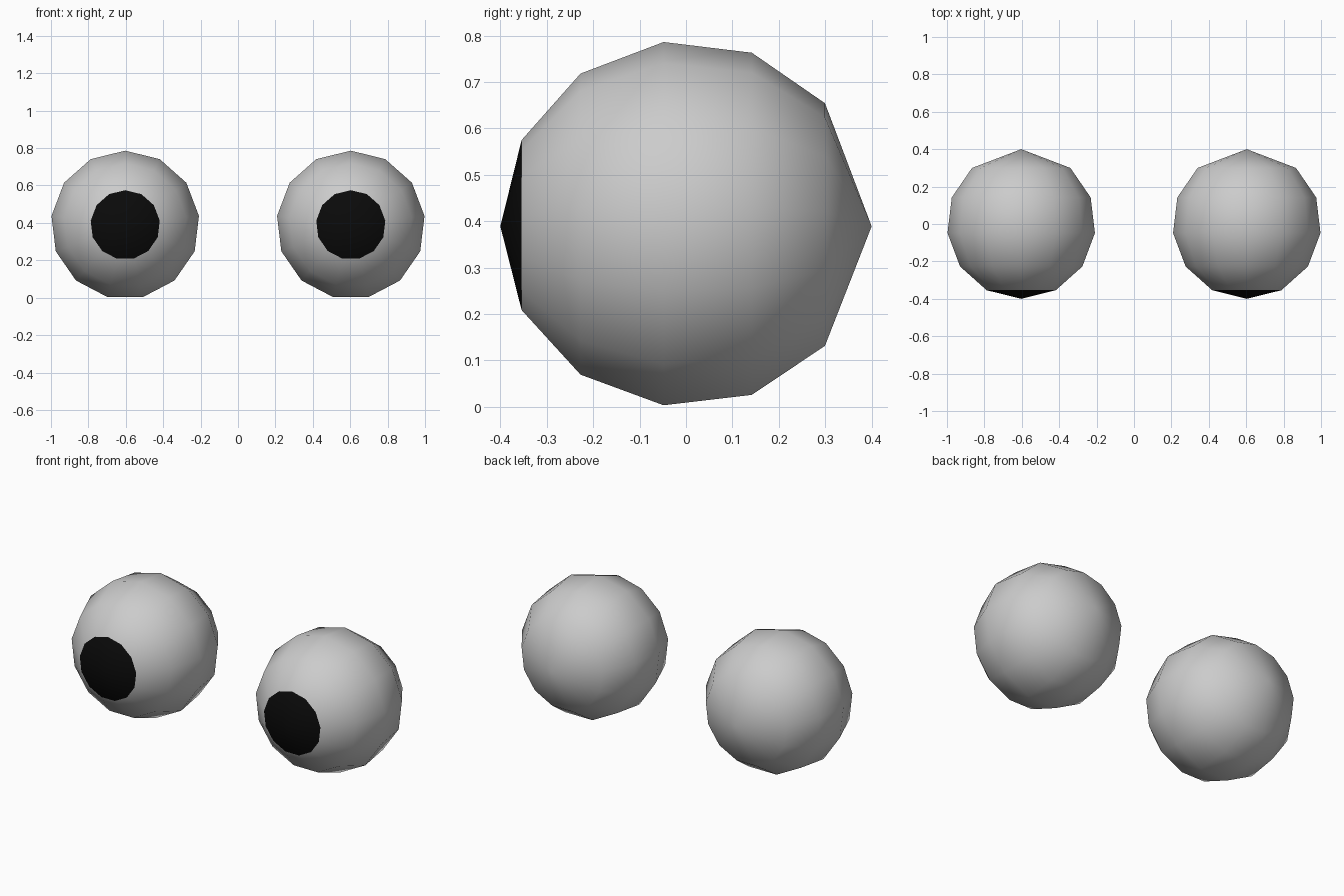
import bpy, bmesh
from math import sin, cos, tau

if "Cube" in bpy.data.objects:
    bpy.data.objects.remove(bpy.data.objects["Cube"])

R, N = 0.4, 13            # radius and number of sides
CX, CZ = 0.603, 0.389     # ball centre

pupil_mat = bpy.data.materials.new("pupil_black")
pupil_mat.diffuse_color = (0.003, 0.003, 0.003, 1)
pupil_mat.use_nodes = True
pupil_mat.node_tree.nodes["Principled BSDF"].inputs["Base Color"].default_value = pupil_mat.diffuse_color
white_mat = bpy.data.materials.new("ball_grey")
white_mat.diffuse_color = (0.8, 0.8, 0.8, 1)
white_mat.use_nodes = True
white_mat.node_tree.nodes["Principled BSDF"].inputs["Base Color"].default_value = white_mat.diffuse_color


def make_ball(name, cx):
    """Faceted ball with its poles on the y axis; the front cap is the pupil."""
    bm = bmesh.new()
    front = bm.verts.new((0, -R, 0))
    back = bm.verts.new((0, R, 0))
    rings = []
    for k in range(1, 6):
        t = tau * k / N
        rings.append([bm.verts.new((R * sin(t) * sin(tau * i / N), -R * cos(t),
                                    R * sin(t) * cos(tau * i / N))) for i in range(N)])
    for i in range(N):
        j = (i + 1) % N
        # pupil cap
        bm.faces.new((front, rings[0][i], rings[0][j])).material_index = 1
        # body bands
        for a, b in zip(rings, rings[1:]):
            bm.faces.new((a[i], b[i], b[j], a[j]))
        # back cap
        bm.faces.new((back, rings[-1][j], rings[-1][i]))
    bmesh.ops.recalc_face_normals(bm, faces=bm.faces)
    for f in bm.faces:
        f.smooth = True
    me = bpy.data.meshes.new(name)
    bm.to_mesh(me)
    bm.free()
    me.materials.append(white_mat)
    me.materials.append(pupil_mat)
    ob = bpy.data.objects.new(name, me)
    ob.location = (cx, 0, CZ)
    bpy.context.collection.objects.link(ob)


# pair of eyeballs
make_ball("eyeball_left", CX)
make_ball("eyeball_right", -CX)
